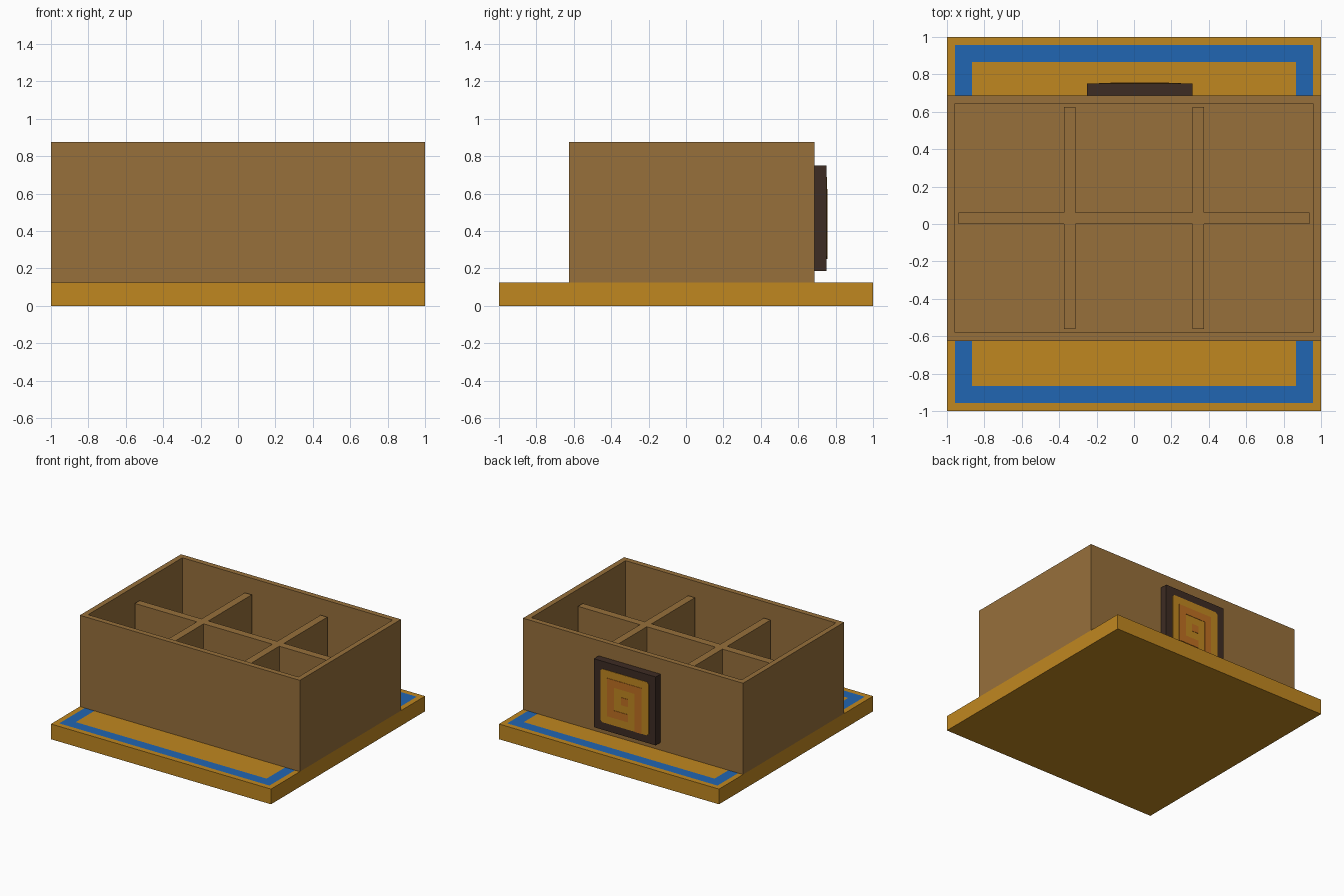
import bpy, bmesh
from mathutils import Matrix, Vector

if "Cube" in bpy.data.objects:
    bpy.data.objects.remove(bpy.data.objects["Cube"])

U = 1 / 16  # module that all parts snap to


def material(name, rgb):
    m = bpy.data.materials.new(name)
    m.diffuse_color = (*rgb, 1)
    m.use_nodes = True
    m.node_tree.nodes["Principled BSDF"].inputs["Base Color"].default_value = m.diffuse_color
    return m


GOLD = material("golden orange", (0.527, 0.242, 0.0144))
BLUE = material("blue", (0.0152, 0.133, 0.445))
BROWN = material("wood brown", (0.309, 0.162, 0.044))
DARK = material("dark brown", (0.047, 0.025, 0.017))
COPPER = material("copper", (0.52, 0.16, 0.016))


def add_box(bm, lo, hi):
    lo, hi = Vector(lo), Vector(hi)
    size = hi - lo
    mat = Matrix.Translation((lo + hi) / 2) @ Matrix.Diagonal((*size, 1))
    bmesh.ops.create_cube(bm, size=1, matrix=mat)


def finish(bm, name, *mats):
    bmesh.ops.recalc_face_normals(bm, faces=bm.faces)
    me = bpy.data.meshes.new(name)
    bm.to_mesh(me)
    bm.free()
    for m in mats:
        me.materials.append(m)
    ob = bpy.data.objects.new(name, me)
    bpy.context.collection.objects.link(ob)
    return ob


def boxes(name, mat, *spans):
    bm = bmesh.new()
    for lo, hi in spans:
        add_box(bm, lo, hi)
    return finish(bm, name, mat)


def top_face(bm):
    return max(bm.faces, key=lambda f: f.calc_center_median().z)


# Base slab with a blue band inset in its top
bm = bmesh.new()
add_box(bm, (-1, -1, 0), (1, 1, 2 * U))
top = top_face(bm)
bmesh.ops.inset_individual(bm, faces=[top], thickness=U)
band = bmesh.ops.inset_individual(bm, faces=[top], thickness=2 * U)["faces"]
for f in band:
    f.material_index = 1
finish(bm, "base_slab", GOLD, BLUE)

# Open box: inset the rim, then sink the floor
Y0, Y1, Z0, Z1 = -10 * U, 11 * U, 2 * U, 14 * U
FLOOR = 3 * U
bm = bmesh.new()
add_box(bm, (-1, Y0, Z0), (1, Y1, Z1))
top = top_face(bm)
bmesh.ops.inset_individual(bm, faces=[top], thickness=U)
inner = bmesh.ops.extrude_discrete_faces(bm, faces=[top])["faces"][0]
for v in inner.verts:
    v.co.z = FLOOR
finish(bm, "open_box", BROWN)

# Dividers, lower than the rim
DT = 12 * U
boxes("long_divider", BROWN, ((-15 * U, 0, FLOOR), (15 * U, U, DT)))
for side, x in (("left", -6 * U), ("right", 5 * U)):
    boxes(side + "_divider", BROWN,
          ((x, Y0 + U, FLOOR), (x + U, 0, DT)),
          ((x, U, FLOOR), (x + U, Y1 - U, DT)))

# Square plaque on the back wall
PX, PZ, PY = -4 * U, 3 * U, 12 * U
boxes("back_plaque", DARK, ((PX, Y1, PZ), (PX + 9 * U, PY, PZ + 9 * U)))

# Gold panel with clipped corners
c = U / 4
bm = bmesh.new()
add_box(bm, (PX + U, PY, PZ + U), (PX + 8 * U, PY + 0.003, PZ + 8 * U))
corners = [e for e in bm.edges
           if abs((e.verts[0].co - e.verts[1].co).y) > 0.001]
bmesh.ops.bevel(bm, geom=corners, offset=c, segments=1, affect='EDGES')
finish(bm, "plaque_panel", GOLD)

# Copper spiral bars, laid out in module cells seen from behind
BARS = [(2, 2, 7, 3), (2, 3, 3, 7), (6, 3, 7, 8), (3, 6, 5, 7), (4, 4, 5, 5)]
right, upper = PX + 9 * U, PZ + 9 * U
boxes("plaque_spiral", COPPER, *[
    ((right - c1 * U, PY + 0.003, upper - r1 * U),
     (right - c0 * U, PY + 0.006, upper - r0 * U))
    for c0, r0, c1, r1 in BARS])
